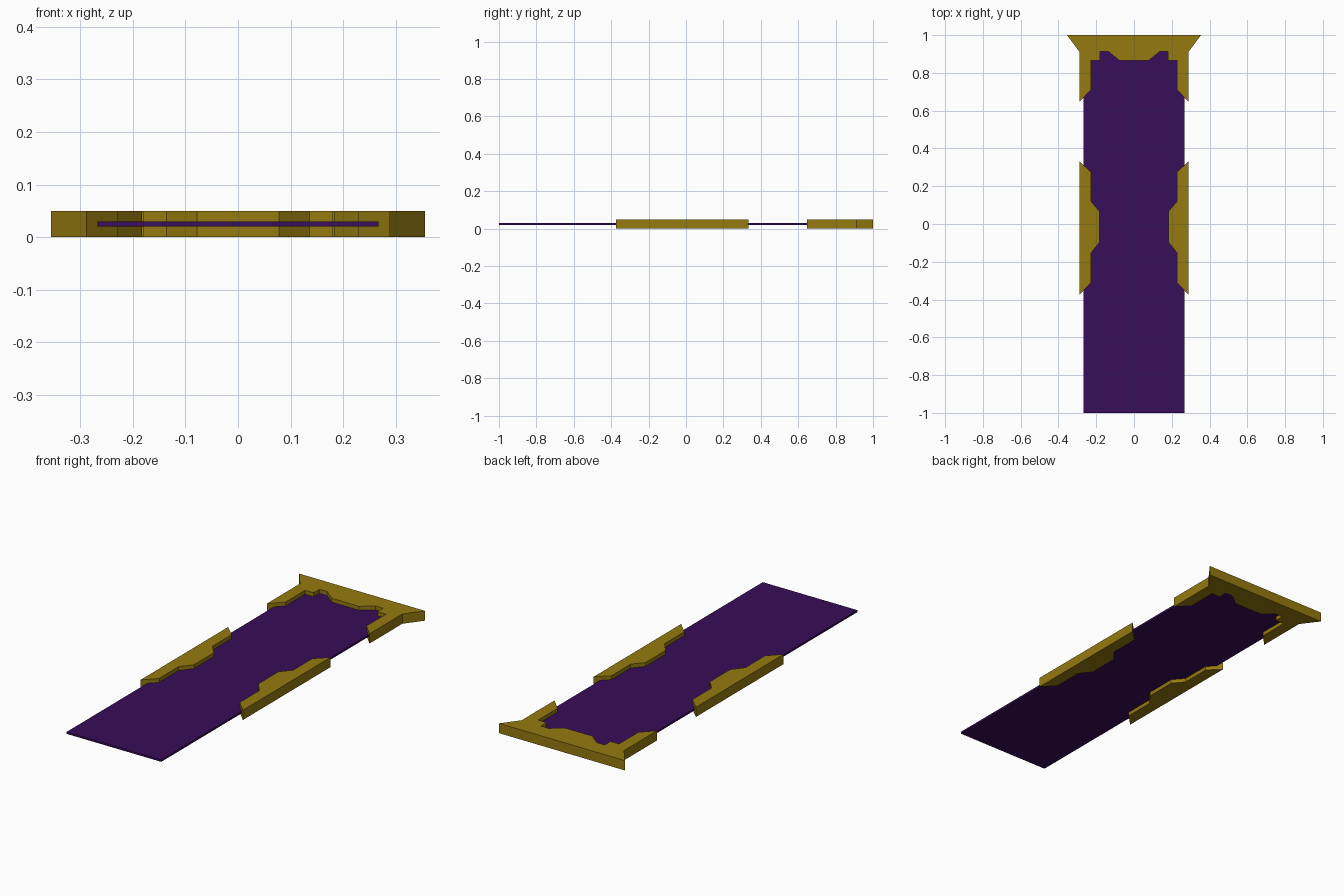
import bpy, bmesh

if "Cube" in bpy.data.objects:
    bpy.data.objects.remove(bpy.data.objects["Cube"])


def material(name, rgb):
    mat = bpy.data.materials.new(name)
    mat.diffuse_color = (*rgb, 1)
    mat.use_nodes = True
    mat.node_tree.nodes["Principled BSDF"].inputs["Base Color"].default_value = mat.diffuse_color
    return mat


def plate(name, outline, z0, z1, mat):
    """Extrude a flat outline between two heights."""
    bm = bmesh.new()
    face = bm.faces.new([bm.verts.new((x, y, z0)) for x, y in outline])
    top = bmesh.ops.extrude_face_region(bm, geom=[face])["geom"]
    verts = [g for g in top if isinstance(g, bmesh.types.BMVert)]
    bmesh.ops.translate(bm, vec=(0, 0, z1 - z0), verts=verts)
    bmesh.ops.recalc_face_normals(bm, faces=bm.faces)
    mesh = bpy.data.meshes.new(name)
    bm.to_mesh(mesh)
    bm.free()
    mesh.materials.append(mat)
    obj = bpy.data.objects.new(name, mesh)
    bpy.context.collection.objects.link(obj)
    return obj


def flip(points):
    return [(-x, y) for x, y in reversed(points)]


gold = material("gold", (0.30, 0.195, 0.005))
purple = material("purple", (0.04, 0.004, 0.10))

# Thin panel, its top end tucked inside the head frame
plate("panel", [(-0.267, -1), (0.267, -1), (0.267, 0.95), (-0.267, 0.95)],
      0.02, 0.03, purple)

# Flared head frame with notched inner edge
head = [(0.355, 1), (0.289, 0.912), (0.289, 0.647), (0.228, 0.71),
        (0.228, 0.866), (0.18, 0.866), (0.18, 0.913), (0.136, 0.913),
        (0.078, 0.866)]
plate("head_frame", head + flip(head), 0, 0.05, gold)

# Stepped clasps on both long edges
clasp = [(0.289, 0.333), (0.228, 0.274), (0.228, 0.12), (0.182, 0.066),
         (0.182, -0.096), (0.228, -0.153), (0.228, -0.312), (0.289, -0.374)]
plate("right_clasp", clasp, 0, 0.05, gold)
plate("left_clasp", flip(clasp), 0, 0.05, gold)
